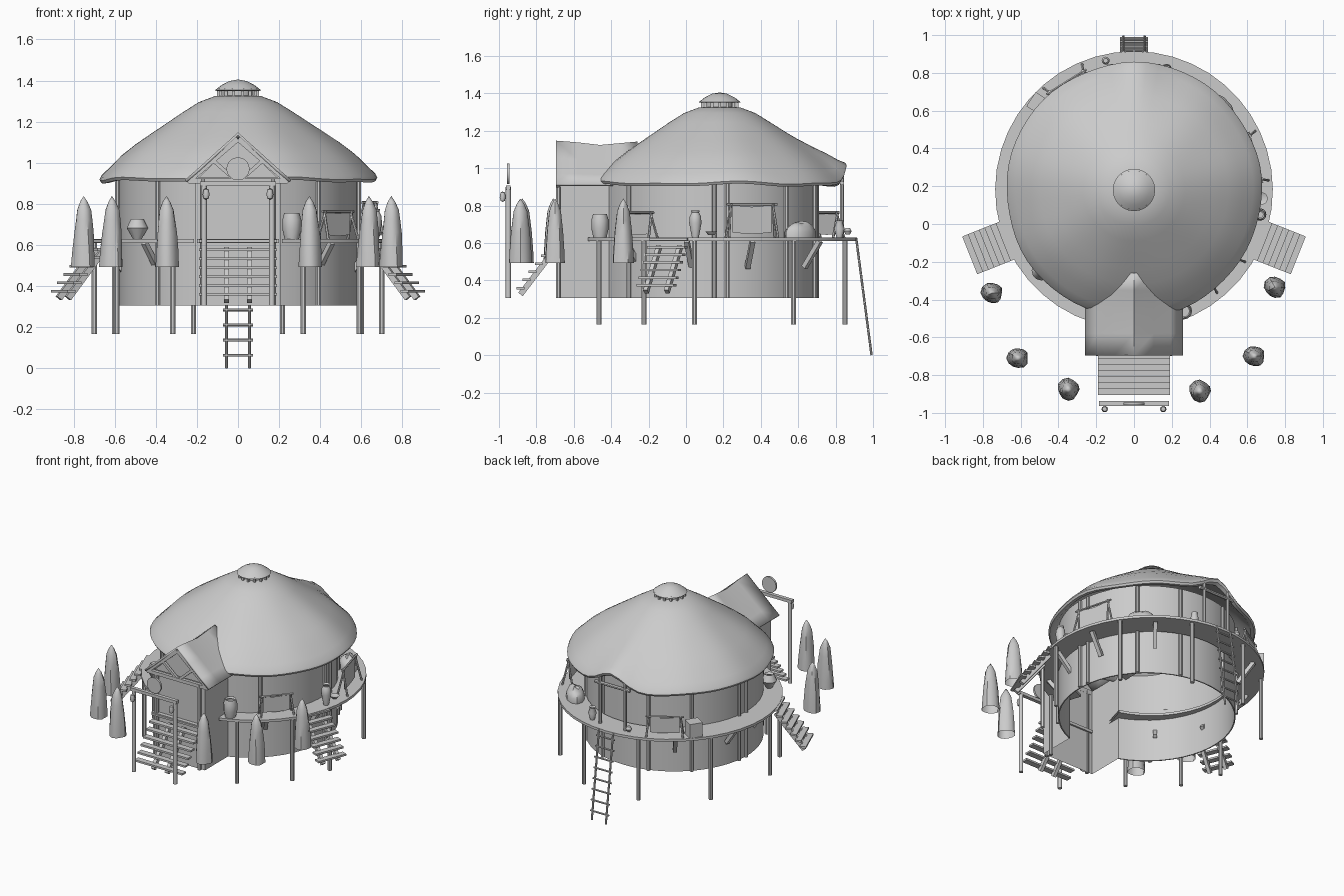
import bpy, bmesh, random
from math import sin, cos, pi, radians, exp, hypot
from mathutils import Vector, Matrix

if "Cube" in bpy.data.objects:
    bpy.data.objects.remove(bpy.data.objects["Cube"])

random.seed(4)
CY = 0.18  # centre of roof and deck in y


def P(deg, r, z):
    a = radians(deg)
    return Vector((r * cos(a), CY + r * sin(a), z))


def mesh(name, verts, faces, smooth=False):
    me = bpy.data.meshes.new(name)
    me.from_pydata([tuple(v) for v in verts], [], faces)
    ob = bpy.data.objects.new(name, me)
    bpy.context.collection.objects.link(ob)
    bm = bmesh.new()
    bm.from_mesh(me)
    bmesh.ops.remove_doubles(bm, verts=bm.verts, dist=1e-5)
    bmesh.ops.recalc_face_normals(bm, faces=bm.faces)
    bm.to_mesh(me)
    bm.free()
    if smooth:
        bpy.ops.object.select_all(action='DESELECT')
        ob.select_set(True)
        bpy.context.view_layer.objects.active = ob
        bpy.ops.object.shade_smooth_by_angle(angle=radians(40))
    return ob


def lathe(name, prof, at, n=16, f=None, closed=False, arc=(0, 360)):
    """Spin (r, z) points through arc; f may displace each vertex."""
    full = arc[1] - arc[0] == 360
    cols = n if full else n + 1
    vs = []
    for r, z in prof:
        for i in range(cols):
            a = radians(arc[0] + (arc[1] - arc[0]) * i / n)
            v = Vector((r * cos(a), r * sin(a), z))
            vs.append((f(v, a) if f else v) + Vector(at))
    m = len(prof)
    fs = [(j * cols + i, j * cols + (i + 1) % cols, (j + 1) % m * cols + (i + 1) % cols, (j + 1) % m * cols + i)
          for j in range(m if closed else m - 1) for i in range(n)]
    return mesh(name, vs, fs, True)


def beam(name, a, b, w, h, n=4):
    """Bar from a to b: rectangular (n=4) or round."""
    a, b = Vector(a), Vector(b)
    d = (b - a).normalized()
    s = d.cross((0, 0, 1))
    s = s.normalized() if s.length > 1e-4 else Vector((1, 0, 0))
    u = s.cross(d).normalized()
    k = 2 ** 0.5 if n == 4 else 1
    ring = [s * cos(t) * w / 2 * k + u * sin(t) * h / 2 * k for t in [2 * pi * (i + .5) / n for i in range(n)]]
    vs = [a + q for q in ring] + [b + q for q in ring]
    fs = [(i, (i + 1) % n, n + (i + 1) % n, n + i) for i in range(n)]
    return mesh(name, vs, fs + [tuple(range(n)), tuple(range(n, 2 * n))], n > 6)


def rod(name, a, b, r, n=8):
    return beam(name, a, b, 2 * r, 2 * r, n)


# main roof: soft dome with wavy eave, lifted above the back door
def sag(v, a):
    r = hypot(v.x, v.y)
    k = max(0, (r - .25) / .42)
    lift = .085 * exp(-((a - pi / 2) / .2) ** 2) * k ** 3
    wob = (.010 * sin(5 * a + 1) + .006 * sin(9 * a)) * k
    return Vector((v.x * (1 + .4 * wob), v.y * (1 + .4 * wob), v.z + lift + wob * .6))


lathe("main_roof", [(0, 1.33), (.11, 1.325), (.19, 1.295), (.27, 1.245), (.36, 1.185), (.42, 1.145), (.5, 1.09),
                    (.57, 1.035), (.63, .975), (.668, .938), (.676, .922), (.668, .908), (.645, .91), (.56, .995),
                    (.45, 1.09), (.3, 1.19), (0, 1.3)], (0, CY, 0), 64, sag)

# smoke vent cap on little posts
lathe("vent_cap", [(0, 1.405), (.04, 1.398), (.08, 1.378), (.112, 1.353), (.105, 1.35), (0, 1.36)], (0, CY, 0), 24)
lathe("vent_core", [(.075, 1.31), (.075, 1.36)], (0, CY, 0), 20)
for i in range(14):
    beam("vent_post", P(i * 360 / 14, .095, 1.31), P(i * 360 / 14, .095, 1.36), .014, .014)

# round wall, open where the porch joins, and posts against it
lathe("round_wall", [(.58, .305), (.58, .96), (.572, .96), (.572, .305)], (0, .13, 0), 44, closed=True, arc=(-69, 249))
for d in (-48, 2, 9, 44, 72, 108, 136, 171, 178, 228):
    a = radians(d)
    x, y = .586 * cos(a), .13 + .586 * sin(a)
    rod("wall_post", (x, y, .305), (x, y, .95), .013)

# deck ring open at the porch, stilts, braces
lathe("deck", [(.735, .61), (.735, .628), (.55, .628), (.55, .61)], (0, CY, 0), 40, closed=True, arc=(-73, 253))
for x, y in ((.318, -.465), (.59, -.225), (.70, .045), (.6, .575), (.217, .85)):
    for s in (1, -1):
        rod("stilt", (s * x, y, .165), (s * x, y, .615), .014)
for d in (-48, -15, 15, 52, 128, 165, 195, 228):
    beam("deck_brace", P(d, .68, .61), P(d, .575, .47), .026, .026)


# stairs: stringers and treads, running outward from a start point
def stairs(name, top, out, width, gap, drop, steps=7):
    top, o = Vector(top), Vector(out)
    side = Vector((-o.y, o.x, 0)).normalized()
    up = Vector((0, 0, 1))
    end = top + o - up * drop
    for s in (-gap, gap):
        beam(name + "_stringer", top + side * s - up * .025, end + side * s - up * .02, .024, .03)
    for i in range(steps):
        c = top.lerp(end, i / (steps - 1)) + up * .014
        beam(name + "_tread", c - side * width / 2, c + side * width / 2, .042, .013)


stairs("front_stairs", (0, -.69, .605), (0, -.195, 0), .38, .055, .26)
for d in (-21.7, 201.7):
    q = P(d, .725, .605)
    stairs("side_stairs", q, (P(d, .915, .605) - q), .215, .06, .245)

# back ladder
for x in (-.056, .056):
    rod("ladder_rail", (x, .992, 0), (x, .91, .625), .007)
for i in range(8):
    t = .1 + i * .118
    rod("ladder_rung", (-.073, .992 - .082 * t, .625 * t), (.073, .992 - .082 * t, .625 * t), .007, 6)

# back door frame
for x in (-.1, .1):
    rod("back_door_post", (x, .835, .62), (x, .835, .97), .012)
rod("back_door_beam", (-.14, .835, .92), (.14, .835, .92), .012)

# porch walls and floor sill
pw, yf, yb = .207, -.672, -.405
pv = [(-pw, yb, .305), (-pw, yf, .305), (pw, yf, .305), (pw, yb, .305)]
mesh("porch_walls", pv + [(x, y, .93) for x, y, z in pv], [(0, 1, 5, 4), (1, 2, 6, 5), (2, 3, 7, 6)])
beam("porch_sill", (-.2, -.68, .618), (.2, -.68, .618), .04, .02)
for s in (-1, 1):
    rod("porch_post", (s * .17, -.682, .305), (s * .17, -.682, .92), .014)

# porch gable roof: sagging ridge, flared eaves
sec = [(-.255, .91), (-.19, .965), (-.1, 1.045), (0, 1.135), (.1, 1.045), (.19, .965), (.255, .91)]
rows = [(-.695, .005), (-.58, -.004), (-.46, -.018), (-.35, -.008), (-.26, .0)]
v = [(x, y, z + dz * (1 - abs(x) / .26)) for y, dz in rows for x, z in sec]
f = [(j * 7 + i, j * 7 + i + 1, j * 7 + i + 8, j * 7 + i + 7) for j in range(4) for i in range(6)]
ob = mesh("porch_roof", v, f, True)
sol = ob.modifiers.new("thickness", 'SOLIDIFY')
sol.thickness, sol.offset = .014, 0

# gable timber
mesh("gable_panel", [(-.2, -.66, .92), (.2, -.66, .92), (0, -.66, 1.11)], [(0, 1, 2)])
beam("gable_tie", (-.235, -.682, .91), (.235, -.682, .91), .022, .024)
for s in (-1, 1):
    beam("barge_board", (s * .245, -.685, .905), (0, -.685, 1.115), .018, .024)
    beam("gable_strut", (s * .012, -.682, .915), (s * .12, -.682, 1.01), .018, .018)

# gateway with disc and lanterns
for s in (-1, 1):
    rod("gate_post", (s * .165, -.95, .305), (s * .165, -.95, .9), .014, 10)
    lathe("lantern", [(0, .875), (.012, .87), (.017, .845), (.012, .825), (0, .82)], (s * .155, -.98, 0), 10)
beam("gate_beam", (-.185, -.95, .897), (.185, -.95, .897), .026, .022)
rod("gate_disc", (0, -.958, .97), (0, -.944, .97), .056, 24)

# wrapped cone shrubs
for x, y in ((.746, -.335), (.637, -.70), (.348, -.885), (-.752, -.365), (-.614, -.71), (-.348, -.875)):
    ph = random.uniform(0, 6)
    lathe("shrub", [(.057, .492), (.054, .56), (.047, .66), (.04, .72), (.034, .77), (.018, .81), (0, .838)], (x, y, 0), 12,
          lambda v, a: Vector((v.x * (1 + .1 * sin(3 * a + ph + v.z * 9)), v.y * (1 + .1 * cos(2 * a + ph)), v.z)))

# pots, jars and bowl on the deck
for nm, prof, x, y in (
        ("round_pot", [(0, 0), (.02, 0), (.052, .055), (.035, .09), (.03, .1), (.02, .085)], -.49, -.247),
        ("storage_jar", [(0, 0), (.035, 0), (.046, .05), (.046, .095), (.037, .128), (.03, .115)], .262, -.46),
        ("tall_vase", [(0, 0), (.018, 0), (.033, .08), (.03, .115), (.02, .135), (.024, .147), (.015, .14)], .668, .05),
        ("bowl", [(0, .015), (.015, .015), (.033, .035), (.026, .033), (0, .022)], .675, .135),
        ("small_pot", [(0, 0), (.015, 0), (.028, .05), (.018, .08), (.022, .092), (.01, .085)], .172, .82),
        ("tiny_pot", [(0, .018), (.012, .018), (.021, .036), (.012, .054), (0, .054)], -.15, .865)):
    lathe(nm, prof, (x, y, .627), 12)


# drying racks with sagging hide
def rack(deg, r, w, h):
    a = radians(deg)
    c, t, o = P(deg, r, .627), Vector((-sin(a), cos(a), 0)), Vector((cos(a), sin(a), 0))
    up = Vector((0, 0, h))
    for s in (-1, 1):
        for k in (-1, 1):
            rod("rack_leg", c + t * s * w / 2 + o * k * .035, c + t * s * w * .43 + up - o * k * .006, .007, 6)
    rod("rack_bar", c - t * w * .52 + up * .97, c + t * w * .52 + up * .97, .007, 6)
    vs = [c + t * w * (i / 8 - .5) * .8 + up * q
          for i in range(9) for q in (.97 - .07 * sin(pi * i / 8), .16 - .04 * sin(pi * i / 8))]
    mesh("rack_hide", vs, [(2 * i, 2 * i + 1, 2 * i + 3, 2 * i + 2) for i in range(8)], True)


rack(15, .665, .27, .185)
rack(-42, .655, .22, .14)
rack(122, .675, .24, .14)

# chest and covered bundle
c = P(138, .685, .678)
o = P(125, .735, .678) - P(138, .69, .678)
o = o.normalized() * .045
beam("chest", c - o, c + o, .085, .1)
rot = Matrix.Rotation(radians(-48), 3, 'Z')
lathe("covered_bundle", [(.1, 0), (.1, .035), (.08, .062), (.045, .08), (0, .085)], (.455, .61, .627), 10,
      lambda v, a: rot @ Vector((v.x, v.y * .6, v.z * (1 + .08 * sin(3 * a)))))
